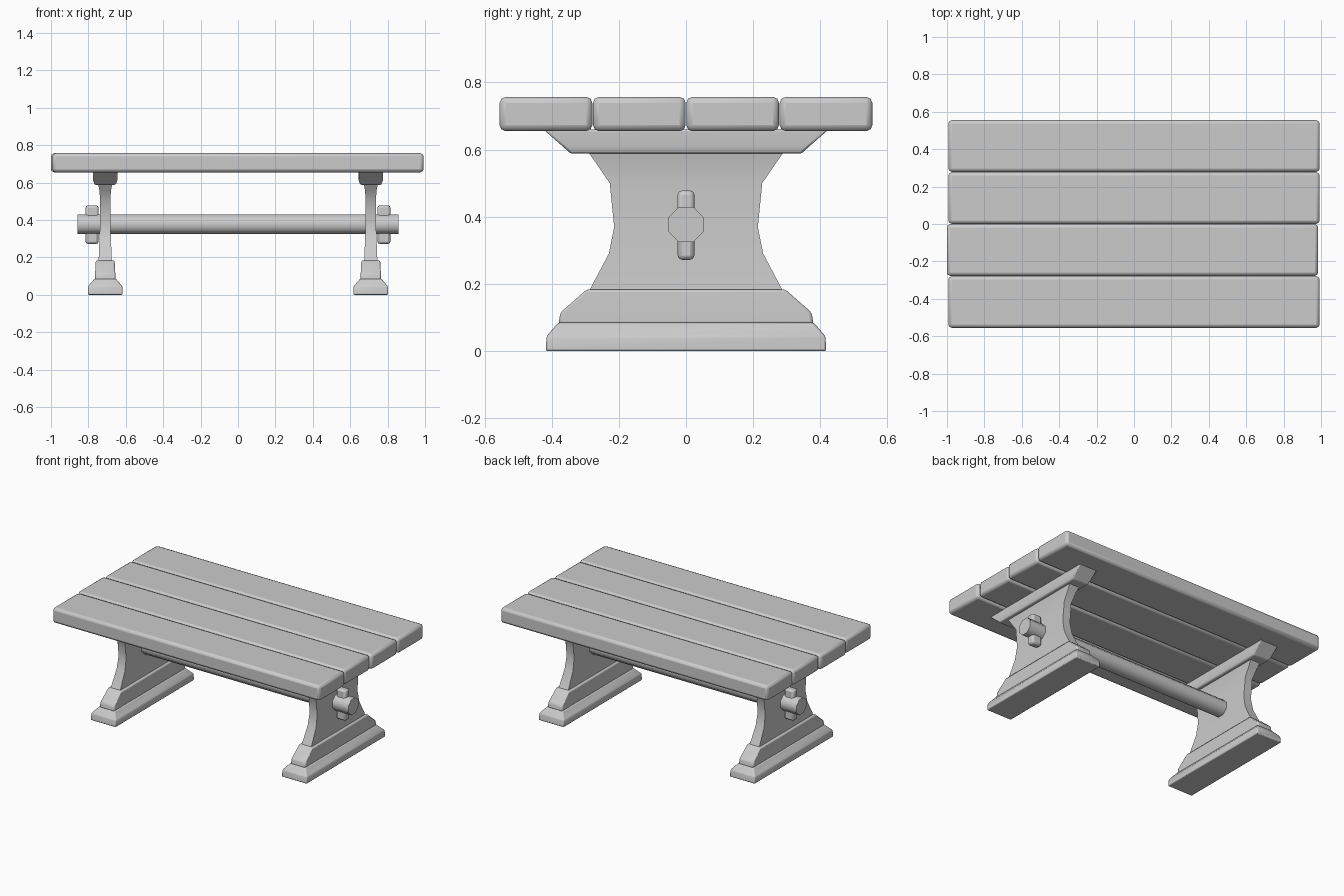
import bpy, bmesh, math
from mathutils import Matrix

if "Cube" in bpy.data.objects:
    bpy.data.objects.remove(bpy.data.objects["Cube"])


def finish(name, bm, bevel=0.0, angle=40):
    bmesh.ops.recalc_face_normals(bm, faces=bm.faces)
    me = bpy.data.meshes.new(name)
    bm.to_mesh(me)
    bm.free()
    ob = bpy.data.objects.new(name, me)
    bpy.context.collection.objects.link(ob)
    bpy.ops.object.select_all(action='DESELECT')
    ob.select_set(True)
    bpy.context.view_layer.objects.active = ob
    bpy.ops.object.shade_smooth_by_angle(angle=math.radians(angle))
    if bevel:
        m = ob.modifiers.new("Bevel", 'BEVEL')
        m.width, m.segments, m.limit_method = bevel, 2, 'ANGLE'
        bpy.ops.object.modifier_move_to_index(modifier="Bevel", index=0)
    return ob


def box(name, center, size, bevel):
    bm = bmesh.new()
    bmesh.ops.create_cube(bm, size=1, matrix=Matrix.Translation(center) @ Matrix.Diagonal((*size, 1)))
    return finish(name, bm, bevel)


def loft(name, x, sections, bevel=0.0):
    """Stack of rectangles (z, half thickness in x, half width in y)."""
    bm = bmesh.new()
    rings = [[bm.verts.new((x + sx * hx, sy * hy, z))
              for sx, sy in ((-1, -1), (1, -1), (1, 1), (-1, 1))]
             for z, hx, hy in sections]
    for a, b in zip(rings, rings[1:]):
        for i in range(4):
            j = (i + 1) % 4
            bm.faces.new((a[i], a[j], b[j], b[i]))
    bm.faces.new(rings[0])
    bm.faces.new(rings[-1])
    return finish(name, bm, bevel)


# Table top planks, ends slightly uneven
for i, shift in enumerate((0.0, -0.008, 0.0, 0.0)):
    box(f"plank_{i + 1}", (shift, -0.417 + i * 0.278, 0.706), (1.985, 0.276, 0.102), 0.018)

# Trestles: foot, plinth, waisted panel, top bearer, locking peg
for side, s in (("left", -1), ("right", 1)):
    x = 0.71 * s
    loft(f"{side}_foot", x, [(0, 0.093, 0.418), (0.045, 0.092, 0.415), (0.085, 0.058, 0.38)], 0.006)
    loft(f"{side}_plinth", x, [(0.08, 0.055, 0.38), (0.115, 0.054, 0.374), (0.184, 0.05, 0.295)], 0.008)
    loft(f"{side}_panel", x, [(0.17, 0.037, 0.292), (0.19, 0.035, 0.283), (0.29, 0.031, 0.23),
                              (0.37, 0.028, 0.214), (0.5, 0.027, 0.227), (0.56, 0.031, 0.268),
                              (0.595, 0.038, 0.293)])
    loft(f"{side}_bearer", x, [(0.588, 0.056, 0.343), (0.612, 0.065, 0.37), (0.66, 0.066, 0.425)], 0.006)
    box(f"{side}_peg", (0.78 * s, 0, 0.375), (0.07, 0.05, 0.206), 0.013)

# Octagonal stretcher beam through both trestles
bm = bmesh.new()
bmesh.ops.create_cone(bm, cap_ends=True, segments=8, radius1=0.056, radius2=0.056, depth=1.715,
                      matrix=Matrix.Translation((0, 0, 0.377)) @ Matrix.Rotation(math.pi / 2, 4, 'Y')
                      @ Matrix.Rotation(math.pi / 8, 4, 'Z'))
finish("stretcher", bm, 0, 50)
